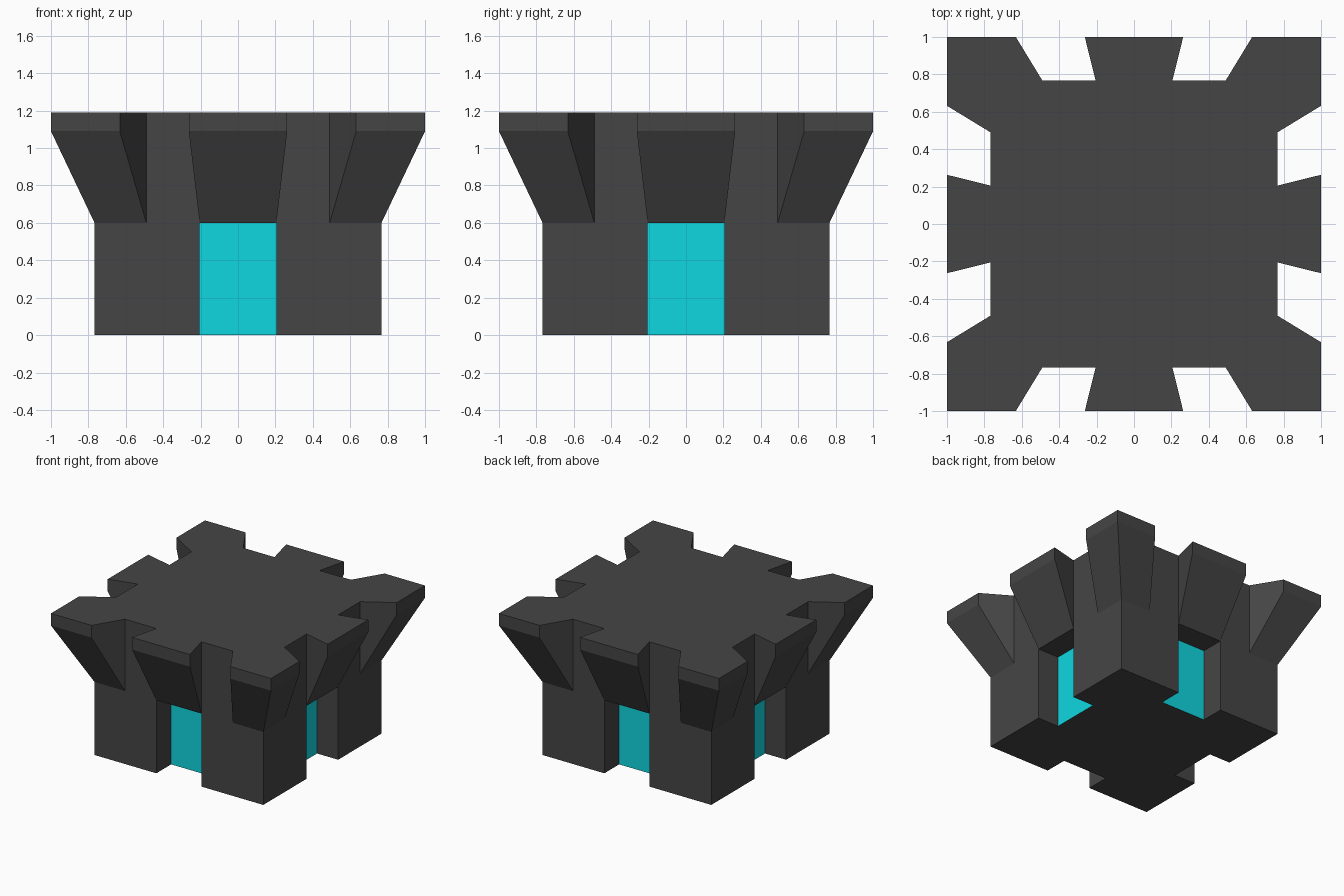
import bpy, bmesh
from mathutils import Matrix, Vector

if "Cube" in bpy.data.objects:
    bpy.data.objects.remove(bpy.data.objects["Cube"])

C, F = 0.767, 1.0            # half width of the block / of the flared top
A, A2 = 0.205, 0.263         # half width of the middle buttress, root / tip
B, B2 = 0.49, 0.632          # inner edge of the corner buttress, root / tip
P = 0.575                    # depth position of the recessed panel
Z1, Z2, Z3 = 0.6, 1.09, 1.19 # doorway top, lip bottom, roof

QUARTERS = [Matrix.Rotation(i * 1.5707963268, 3, 'Z') for i in range(4)]


def material(name, rgb):
    m = bpy.data.materials.new(name)
    m.diffuse_color = (*rgb, 1)
    m.use_nodes = True
    m.node_tree.nodes["Principled BSDF"].inputs["Base Color"].default_value = m.diffuse_color
    return m


def add_face(bm, pts):
    bm.faces.new([bm.verts.new(p) for p in pts])


def add_around(bm, pts, mirror=False):
    """Add a front-side face on all four sides, optionally mirrored in x."""
    for rot in QUARTERS:
        add_face(bm, [rot @ Vector(p) for p in pts])
        if mirror:
            add_face(bm, [rot @ Vector((-x, y, z)) for x, y, z in reversed(pts)])


def add_cap(bm, side, z):
    """Flat outline made of one side profile repeated four times."""
    add_face(bm, [rot @ Vector((x, y, z)) for rot in QUARTERS for x, y in side])


def finish(bm, name, mat):
    bmesh.ops.remove_doubles(bm, verts=bm.verts, dist=1e-4)
    me = bpy.data.meshes.new(name)
    bm.to_mesh(me)
    bm.free()
    me.materials.append(mat)
    ob = bpy.data.objects.new(name, me)
    bpy.context.collection.objects.link(ob)
    return ob


bm = bmesh.new()
# walls: lower pier plus the strip between buttresses
add_around(bm, [(-C, -C, 0), (-A, -C, 0), (-A, -C, Z1), (-A, -C, Z3),
                (-B, -C, Z3), (-B, -C, Z1), (-C, -C, Z1)], True)
# doorway cheeks and ceiling
add_around(bm, [(-A, -C, 0), (-A, -P, 0), (-A, -P, Z1), (-A, -C, Z1)], True)
add_around(bm, [(-A, -C, Z1), (-A, -P, Z1), (A, -P, Z1), (A, -C, Z1)])
# middle buttress: slope, lip, sides
add_around(bm, [(-A, -C, Z1), (A, -C, Z1), (A2, -F, Z2), (-A2, -F, Z2)])
add_around(bm, [(-A2, -F, Z2), (A2, -F, Z2), (A2, -F, Z3), (-A2, -F, Z3)])
add_around(bm, [(-A, -C, Z1), (-A2, -F, Z2), (-A2, -F, Z3), (-A, -C, Z3)], True)
# corner buttresses: slope, lip, sides
add_around(bm, [(-C, -C, Z1), (-B, -C, Z1), (-B2, -F, Z2), (-F, -F, Z2)], True)
add_around(bm, [(-F, -F, Z2), (-B2, -F, Z2), (-B2, -F, Z3), (-F, -F, Z3)], True)
add_around(bm, [(-B, -C, Z1), (-B, -C, Z3), (-B2, -F, Z3), (-B2, -F, Z2)], True)
# roof and underside
add_cap(bm, [(-F, -F), (-B2, -F), (-B, -C), (-A, -C), (-A2, -F),
             (A2, -F), (A, -C), (B, -C), (B2, -F)], Z3)
add_cap(bm, [(-C, -C), (-A, -C), (-A, -P), (A, -P), (A, -C)], 0)
bmesh.ops.remove_doubles(bm, verts=bm.verts, dist=1e-4)
bmesh.ops.recalc_face_normals(bm, faces=bm.faces)
finish(bm, "tower_block", material("dark_grey", (0.06, 0.06, 0.06)))

# glowing panels at the back of the doorways
bm = bmesh.new()
add_around(bm, [(-A, -P, 0), (A, -P, 0), (A, -P, Z1), (-A, -P, Z1)])
finish(bm, "doorway_panels", material("cyan", (0.005, 0.68, 0.75)))
